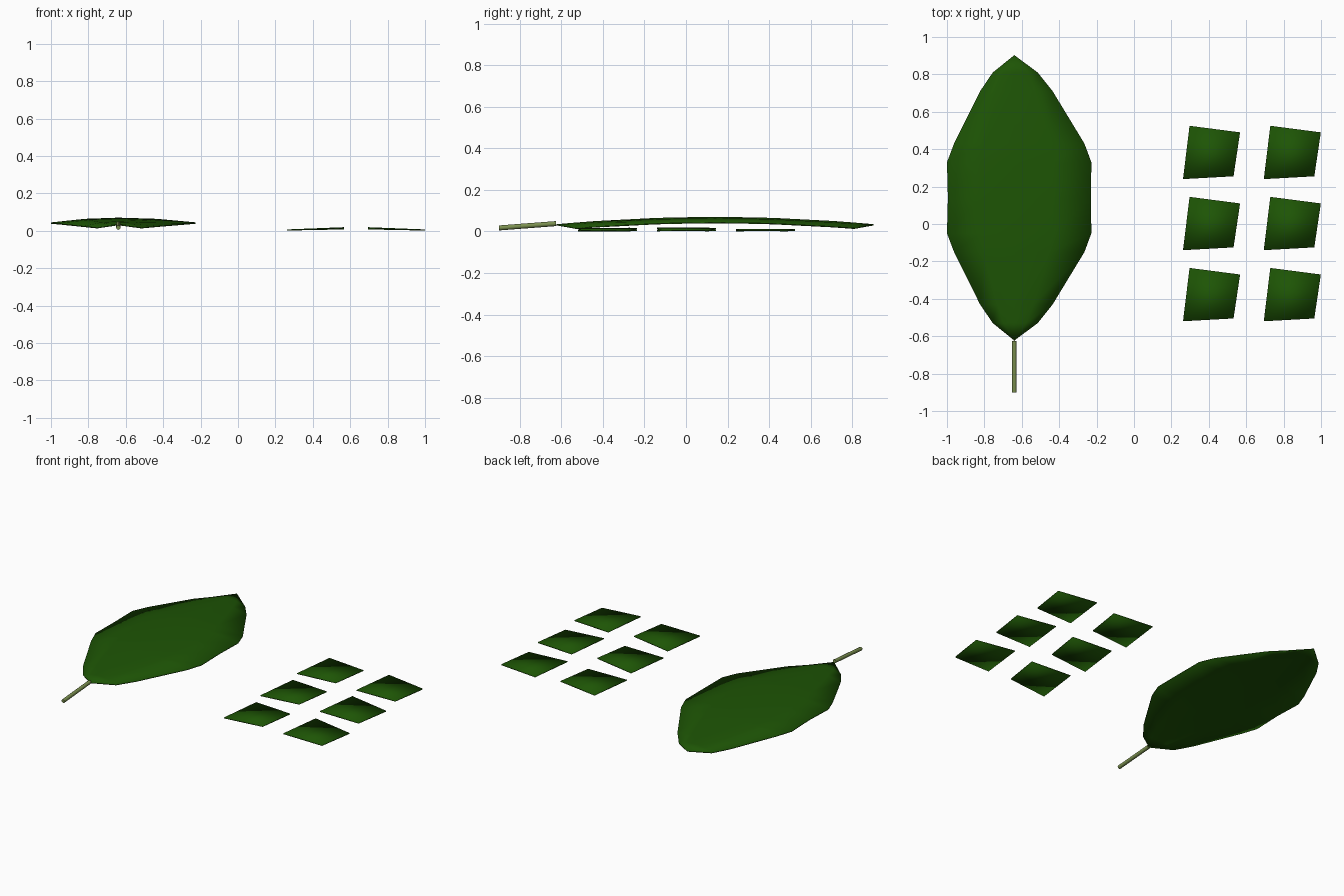
import bpy, bmesh, math
from mathutils import Vector

if "Cube" in bpy.data.objects:
    bpy.data.objects.remove(bpy.data.objects["Cube"])


def material(name, rgb):
    m = bpy.data.materials.new(name)
    m.diffuse_color = (*rgb, 1)
    m.use_nodes = True
    m.node_tree.nodes["Principled BSDF"].inputs["Base Color"].default_value = m.diffuse_color
    return m


GREEN = material("leaf green", (0.0125, 0.09, 0.0015))
OLIVE = material("stem olive", (0.2, 0.28, 0.08))


def add_object(name, bm, mat, thickness=0):
    for f in bm.faces:
        f.smooth = True
    mesh = bpy.data.meshes.new(name)
    bm.to_mesh(mesh)
    bm.free()
    mesh.materials.append(mat)
    ob = bpy.data.objects.new(name, mesh)
    bpy.context.collection.objects.link(ob)
    if thickness:
        mod = ob.modifiers.new("thickness", 'SOLIDIFY')
        mod.thickness = thickness
        mod.offset = -1
    return ob


# Large leaf: arched along its length and bowed across its width
CX, CY, HALF = -0.64, 0.14, 0.763
half_outline = [(HALF, 0, 0), (0.67, 0.115, 0.125), (0.57, 0.183, 0.205),
                (0.29, 0.322, 0.375), (0.19, 0.36, 0.412)]  # distance, left, right
stations = [(-d, l, r) for d, l, r in half_outline] + [(0, 0.355, 0.41)]
stations += half_outline[::-1]
bm = bmesh.new()
rows = []
for d, left, right in stations:
    crown = 0.07 - 0.035 * (d / HALF) ** 2
    row = []
    for u in (-1, -0.5, 0, 0.5, 1):
        drop = 0.025 * u * u if left else 0
        x = CX + u * (left if u < 0 else right)
        row.append(bm.verts.new((x, CY + d, crown - drop)))
    rows.append(row)
for a, b in zip(rows, rows[1:]):
    for i in range(4):
        bm.faces.new((a[i], a[i + 1], b[i + 1], b[i]))
bmesh.ops.remove_doubles(bm, verts=bm.verts[:], dist=0.0005)
add_object("large_leaf", bm, GREEN, 0.006)

# Stem: slim rod rising to the leaf base
start, end = Vector((CX, -0.9, 0.017)), Vector((CX, -0.625, 0.038))
axis = end - start
bm = bmesh.new()
bmesh.ops.create_cone(bm, cap_ends=True, segments=8, radius1=0.012,
                      radius2=0.012, depth=axis.length)
bmesh.ops.rotate(bm, verts=bm.verts[:],
                 matrix=axis.to_track_quat('Z', 'Y').to_matrix())
bmesh.ops.translate(bm, verts=bm.verts[:], vec=(start + end) / 2)
bmesh.ops.recalc_face_normals(bm, faces=bm.faces[:])
stem = add_object("leaf_stem", bm, OLIVE)
bpy.context.view_layer.objects.active = stem
stem.select_set(True)
bpy.ops.object.shade_smooth_by_angle(angle=math.radians(60))

# Six small leaf pieces: thin skewed plates, each column tilted the other way
corners = [(-0.152, -0.142), (0.118, -0.127), (0.153, 0.108), (-0.117, 0.143)]
for col in range(2):
    lean = 1 if col == 0 else -1
    for row, (height, tilt) in enumerate([(0.012, 0.006), (0.013, 0.006),
                                          (0.010, 0.003)]):
        cx, cy = 0.414 + 0.432 * col, -0.378 + 0.38 * row
        bm = bmesh.new()
        bm.faces.new([bm.verts.new((cx + x, cy + y,
                                    height + lean * tilt * x / 0.153))
                      for x, y in corners])
        add_object(f"small_leaf_piece_{col}_{row}", bm, GREEN, 0.006)
